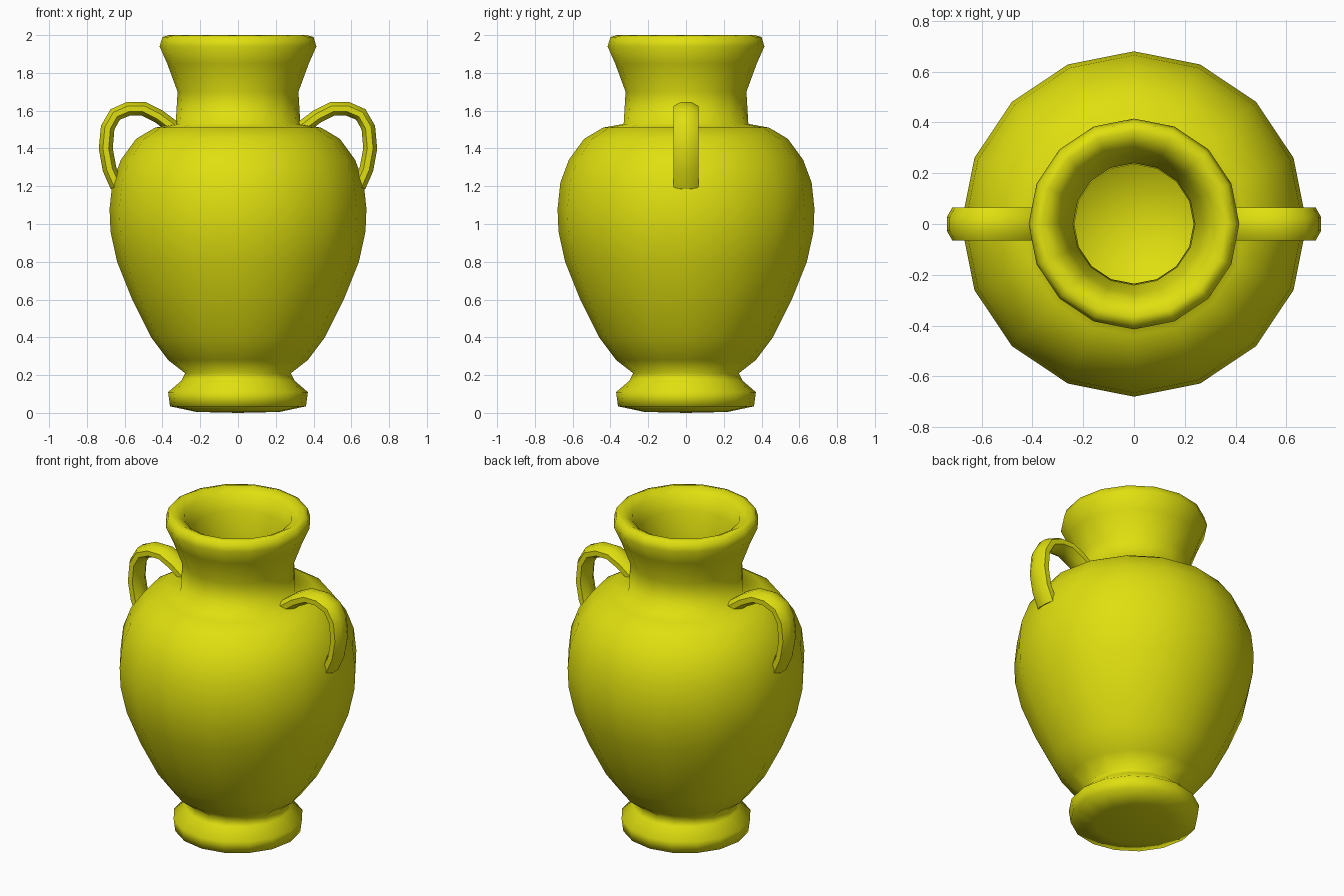
import bpy
import bmesh
import math
from mathutils import Vector

cube = bpy.data.objects.get("Cube")
if cube:
    bpy.data.objects.remove(cube, do_unlink=True)

glaze = bpy.data.materials.new("yellow_glaze")
glaze.use_nodes = True
glaze.diffuse_color = (0.74, 0.74, 0.005, 1)
glaze.node_tree.nodes["Principled BSDF"].inputs["Base Color"].default_value = glaze.diffuse_color


def make_object(name, bm, angle):
    bmesh.ops.recalc_face_normals(bm, faces=bm.faces)
    mesh = bpy.data.meshes.new(name)
    bm.to_mesh(mesh)
    bm.free()
    mesh.materials.append(glaze)
    obj = bpy.data.objects.new(name, mesh)
    bpy.context.collection.objects.link(obj)
    bpy.ops.object.select_all(action='DESELECT')
    obj.select_set(True)
    bpy.context.view_layer.objects.active = obj
    bpy.ops.object.shade_smooth_by_angle(angle=math.radians(angle))
    return obj


def lathe(name, profile, sides=16):
    """Turn a radius/height profile around z."""
    bm = bmesh.new()
    verts = [bm.verts.new((r, 0, z)) for r, z in profile]
    edges = [bm.edges.new(pair) for pair in zip(verts, verts[1:])]
    bmesh.ops.spin(bm, geom=verts + edges, cent=(0, 0, 0), axis=(0, 0, 1),
                   angle=math.tau, steps=sides, use_merge=True)
    bmesh.ops.remove_doubles(bm, verts=bm.verts, dist=0.0005)
    return make_object(name, bm, 80)


def sweep(name, path, half_width, half_thick, side, sections=8):
    """Sweep an oval section along a path in the xz plane."""
    bm = bmesh.new()
    points = [Vector((side * x, 0, z)) for x, z in path]
    rings = []
    for i, p in enumerate(points):
        tangent = (points[min(i + 1, len(points) - 1)] - points[max(i - 1, 0)]).normalized()
        normal = Vector((tangent.z, 0, -tangent.x))
        ring = []
        for k in range(sections):
            a = math.tau * (k + 0.5) / sections
            fit = 1 / math.cos(math.pi / sections)
            offset = normal * (half_thick * fit * math.cos(a))
            offset += Vector((0, half_width * fit * math.sin(a), 0))
            ring.append(bm.verts.new(p + offset))
        rings.append(ring)
    for a, b in zip(rings, rings[1:]):
        for k in range(sections):
            n = (k + 1) % sections
            bm.faces.new((a[k], a[n], b[n], b[k]))
    bm.faces.new(rings[0])
    bm.faces.new(rings[-1])
    return make_object(name, bm, 60)


# Hollow vessel: foot, belly, neck and lip outside, then down the inside
outside = [(0, 0), (0.22, 0.005), (0.36, 0.035), (0.37, 0.11), (0.30, 0.17),
           (0.28, 0.21), (0.37, 0.28), (0.46, 0.40), (0.56, 0.60), (0.64, 0.80),
           (0.675, 0.96), (0.68, 1.08), (0.665, 1.22), (0.62, 1.34),
           (0.54, 1.45), (0.44, 1.51), (0.33, 1.53), (0.32, 1.70),
           (0.375, 1.85), (0.415, 1.94), (0.40, 1.99), (0.365, 2.0)]
inside = [(0.31, 1.97), (0.275, 1.88), (0.24, 1.72), (0.235, 1.50),
          (0.42, 1.44), (0.55, 1.30), (0.60, 1.08), (0.56, 0.80),
          (0.40, 0.45), (0.24, 0.28), (0, 0.22)]
lathe("vase_body", outside + inside)

# Looped handles on the shoulders
loop = [(0.34, 1.51), (0.42, 1.57), (0.50, 1.61), (0.58, 1.61), (0.65, 1.58),
        (0.69, 1.51), (0.70, 1.40), (0.68, 1.29), (0.64, 1.20)]
for label, side in (("left", 1), ("right", -1)):
    sweep(label + "_handle", loop, 0.065, 0.037, side)
